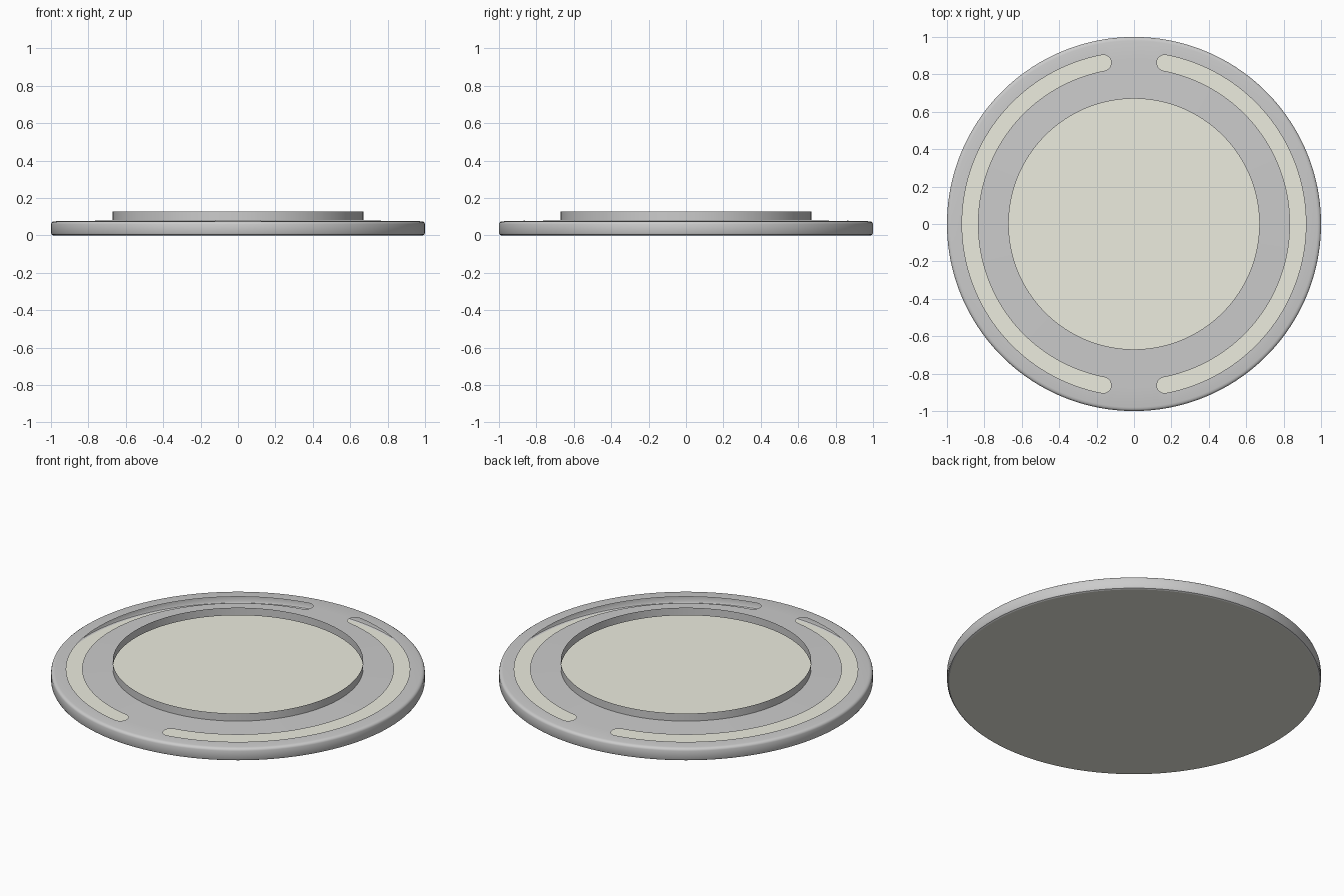
import bpy, bmesh
from math import sin, cos, pi, radians, sqrt

if "Cube" in bpy.data.objects:
    bpy.data.objects.remove(bpy.data.objects["Cube"])

R_MID, HALF_W = 0.877, 0.0425          # slot centre line and half width
CAP = radians(79.2)                    # angle where the round slot end starts
CAP_SPAN = HALF_W / R_MID


def slot_half_width(a):
    """Half width of the slot at angle a from the x axis (0 in the bridges)."""
    t = (abs(a) - CAP) / CAP_SPAN
    if t <= 0:
        return HALF_W
    return HALF_W * sqrt(1 - t * t) if t < 0.9999 else 0.0


def top_z(r):
    return 0.075 + (0.98 - r) / 0.31 * 0.008


def finish(name, bm, mat=None):
    me = bpy.data.meshes.new(name)
    bm.to_mesh(me)
    bm.free()
    ob = bpy.data.objects.new(name, me)
    bpy.context.collection.objects.link(ob)
    if mat:
        me.materials.append(mat)
    bpy.ops.object.select_all(action='DESELECT')
    ob.select_set(True)
    bpy.context.view_layer.objects.active = ob
    bpy.ops.object.shade_smooth_by_angle(angle=radians(35))
    return ob


# Column angles for one half: plain arc, dense round ends, bridge
half = [CAP * i / 36 for i in range(37)]
half += [CAP + CAP_SPAN * sin(pi / 2 * i / 8) for i in range(1, 9)]
half += [CAP + CAP_SPAN + (pi / 2 - CAP - CAP_SPAN) * i / 4 for i in range(1, 5)]
side = [-a for a in reversed(half[1:])] + half[:-1]
columns = [(a + turn, slot_half_width(a)) for turn in (0, pi) for a in side]

# Hollow shell: rounded rim, slotted top and upright collar in one skin
RIM = [(0.988, 0), (0.996, 0.004), (1, 0.012), (1, 0.06), (0.997, 0.068), (0.99, 0.073), (0.98, 0.075)]
COLLAR = [(0.67, top_z(0.67)), (0.67, 0.128)]
bm = bmesh.new()
grid = []
for a, w in columns:
    prof = RIM + [(r, top_z(r)) for r in (R_MID + w, R_MID - w)] + COLLAR
    grid.append([bm.verts.new((r * cos(a), r * sin(a), z)) for r, z in prof])
gap = len(RIM)                         # the strip left open as the slot
for i, col in enumerate(grid):
    nxt = grid[(i + 1) % len(grid)]
    for j in range(len(col) - 1):
        if j != gap:
            bm.faces.new((col[j], nxt[j], nxt[j + 1], col[j + 1]))
bmesh.ops.remove_doubles(bm, verts=bm.verts[:], dist=1e-5)
finish("slotted_shell", bm)

# Base plate, seen through the slots and the centre opening
beige = bpy.data.materials.new("beige")
beige.diffuse_color = (0.84, 0.84, 0.74, 1)
beige.use_nodes = True
beige.node_tree.nodes["Principled BSDF"].inputs["Base Color"].default_value = beige.diffuse_color
bm = bmesh.new()
bm.faces.new([bm.verts.new((0.988 * cos(a), 0.988 * sin(a), 0)) for a, _ in reversed(columns)])
finish("base_plate", bm, beige)
